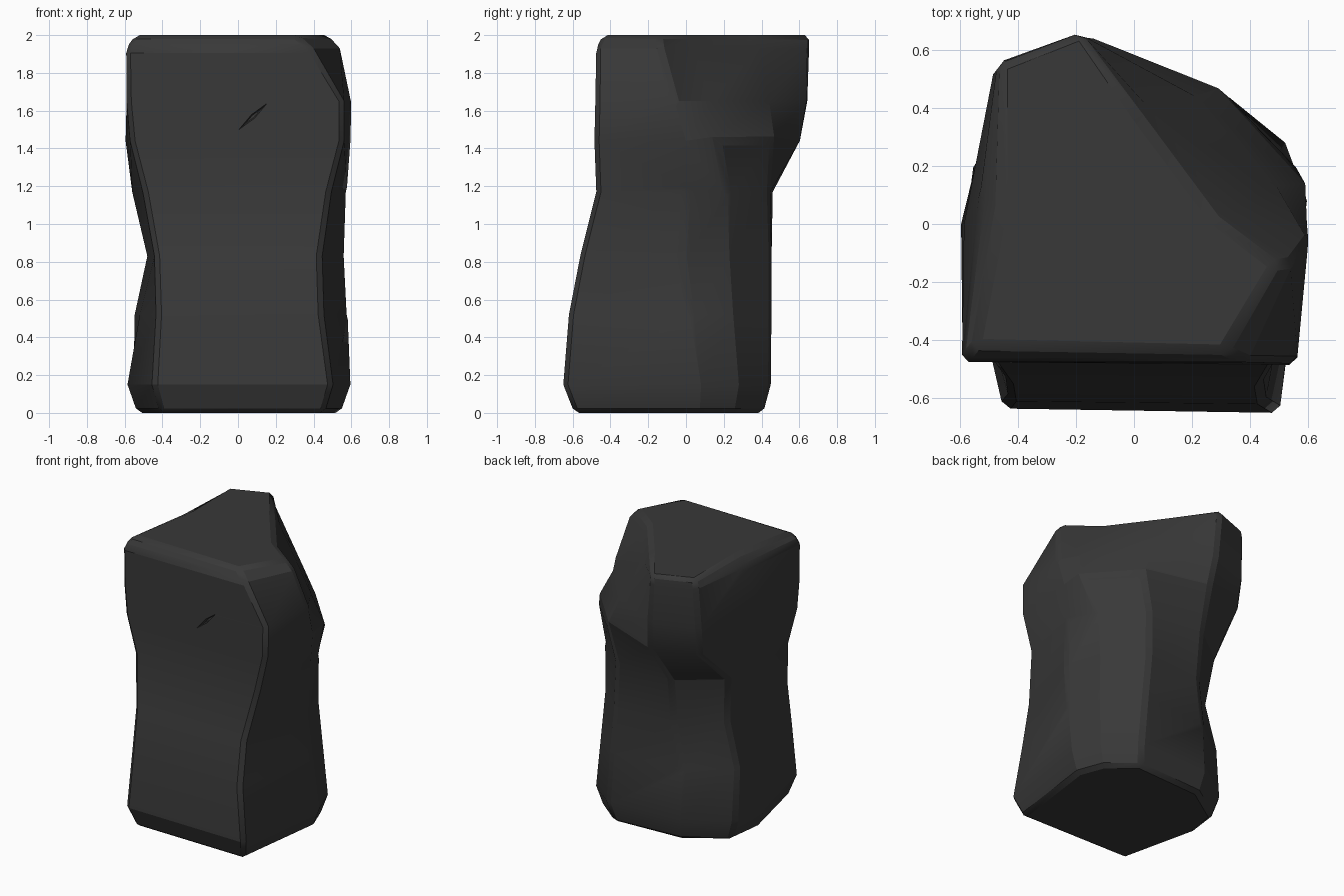
import bpy, bmesh, math

if "Cube" in bpy.data.objects:
    bpy.data.objects.remove(bpy.data.objects["Cube"])

# Rock cross-sections: height, then eight corners (x, y) anticlockwise from front left
SECTIONS = [
    (0.15, [(-.45, -.635), (.50, -.65), (.595, .08), (.52, .28), (.31, .45), (-.25, .42), (-.55, .22), (-.585, -.05)]),
    (0.52, [(-.43, -.61), (.45, -.62), (.58, .02), (.50, .25), (.28, .455), (-.25, .40), (-.55, .19), (-.52, -.05)]),
    (0.83, [(-.44, -.55), (.44, -.56), (.565, -.02), (.48, .23), (.25, .455), (-.20, .42), (-.46, .18), (-.48, -.10)]),
    (1.17, [(-.50, -.465), (.49, -.475), (.575, .00), (.49, .22), (.24, .445), (-.20, .46), (-.50, .23), (-.56, -.10)]),
    (1.44, [(-.57, -.475), (.56, -.485), (.595, .00), (.585, .17), (.31, .46), (-.14, .61), (-.47, .51), (-.595, .00)]),
    (1.65, [(-.59, -.475), (.56, -.48), (.60, -.06), (.49, .13), (.21, .44), (-.16, .65), (-.48, .54), (-.585, .00)]),
    (1.93, [(-.595, -.475), (.39, -.475), (.55, -.13), (.32, .04), (.06, .39), (-.18, .66), (-.47, .555), (-.53, .10)]),
    (2.00, [(-.55, -.42), (.31, -.44), (.49, -.14), (.28, .02), (.02, .37), (-.18, .66), (-.46, .55), (-.46, .05)]),
]
# Foot: the lowest section drawn in slightly at ground level
foot = [(x * .91, y * .91) for x, y in SECTIONS[0][1]]
LEVELS = [(0.0, foot)] + SECTIONS


def new_object(name, bm):
    bmesh.ops.recalc_face_normals(bm, faces=bm.faces[:])
    mesh = bpy.data.meshes.new(name)
    bm.to_mesh(mesh)
    bm.free()
    obj = bpy.data.objects.new(name, mesh)
    bpy.context.collection.objects.link(obj)
    return obj


# Rock body: bridge the sections and cap both ends
bm = bmesh.new()
rings = [[bm.verts.new((x, y, z)) for x, y in pts] for z, pts in LEVELS]
for low, high in zip(rings, rings[1:]):
    for i in range(len(low)):
        j = (i + 1) % len(low)
        bm.faces.new((low[i], low[j], high[j], high[i]))
bm.faces.new(rings[0][::-1])
bm.faces.new(rings[-1])
rock = new_object("rock_pillar", bm)

# Worn edges
bevel = rock.modifiers.new("worn_edges", 'BEVEL')
bevel.width = 0.025
bevel.segments = 1
bevel.limit_method = 'ANGLE'
bevel.angle_limit = math.radians(30)

# Narrow slanting gash in the front face
bm = bmesh.new()
bmesh.ops.create_cone(bm, segments=4, radius1=1, radius2=0.3, depth=1, cap_ends=True)
gash = new_object("gash_cutter", bm)
gash.scale = (0.18, 0.022, 0.10)
gash.rotation_euler = (math.radians(-90), math.radians(-43), 0)
gash.location = (0.08, -0.49, 1.57)
gash.hide_render = True
gash.display_type = 'WIRE'
cut = rock.modifiers.new("front_gash", 'BOOLEAN')
cut.operation = 'DIFFERENCE'
cut.object = gash

# Dark stone
stone = bpy.data.materials.new("dark_stone")
stone.diffuse_color = (0.04, 0.04, 0.04, 1)
stone.use_nodes = True
stone.node_tree.nodes["Principled BSDF"].inputs["Base Color"].default_value = stone.diffuse_color
rock.data.materials.append(stone)

bpy.context.view_layer.objects.active = rock
rock.select_set(True)
bpy.ops.object.shade_smooth_by_angle(angle=math.radians(25))
